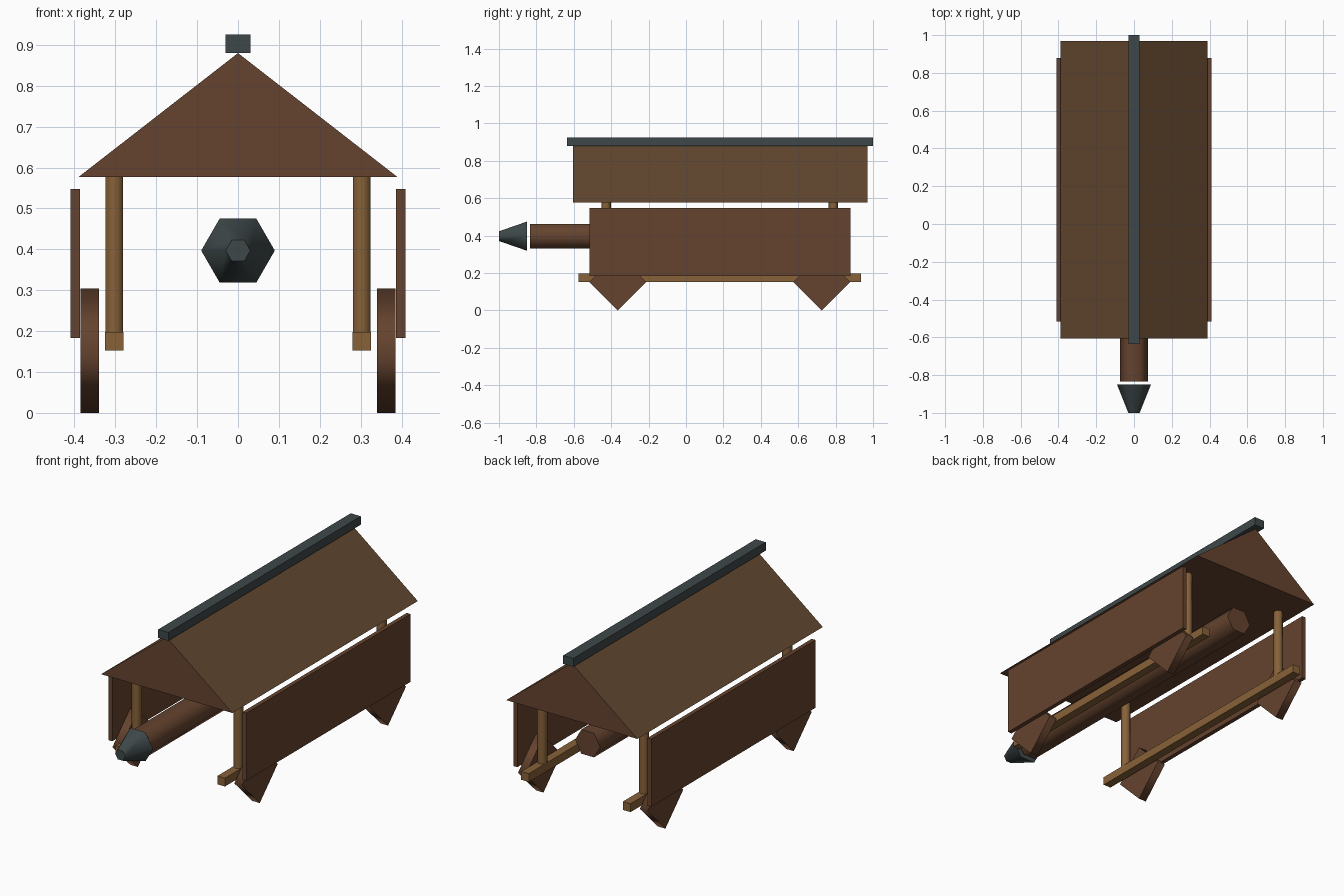
import bpy, bmesh
from math import cos, sin, pi
from mathutils import Vector

if "Cube" in bpy.data.objects:
    bpy.data.objects.remove(bpy.data.objects["Cube"])


def material(name, r, g, b):
    colour = [(c / 255) ** 2.2 for c in (r, g, b)] + [1.0]
    mat = bpy.data.materials.new(name)
    mat.use_nodes = True
    mat.diffuse_color = colour
    mat.node_tree.nodes["Principled BSDF"].inputs["Base Color"].default_value = colour
    return mat


dark_wood = material("dark wood", 101, 69, 50)
roof_wood = material("roof hide", 98, 73, 50)
light_wood = material("light wood", 134, 98, 60)
iron = material("iron", 64, 73, 74)


def loft(name, rings, mats, smooth=False):
    """Solid between two matching rings of points, with flat end caps."""
    bm = bmesh.new()
    a, b = [[bm.verts.new(p) for p in ring] for ring in rings]
    n = len(a)
    for i in range(n):
        j = (i + 1) % n
        bm.faces.new((a[i], a[j], b[j], b[i])).smooth = smooth
    bm.faces.new(a)
    bm.faces.new(b)
    bmesh.ops.recalc_face_normals(bm, faces=bm.faces[:])
    mesh = bpy.data.meshes.new(name)
    bm.to_mesh(mesh)
    bm.free()
    for mat in mats:
        mesh.materials.append(mat)
    obj = bpy.data.objects.new(name, mesh)
    bpy.context.collection.objects.link(obj)
    return obj


def box(name, x, y, z, mat):
    rings = [[(u, v, w) for u, w in ((x[0], z[0]), (x[1], z[0]), (x[1], z[1]), (x[0], z[1]))]
             for v in y]
    return loft(name, rings, [mat])


def rod(name, axis, centre, span, radii, sides, mat, phase=0.0):
    """Many-sided rod or cone along an axis; centre gives the other two coordinates."""
    rings = []
    for along, radius in zip(span, radii):
        ring = []
        for i in range(sides):
            t = 2 * pi * i / sides + phase
            p = [centre[0] + radius * cos(t), centre[1] + radius * sin(t)]
            p.insert(axis, along)
            ring.append(Vector(p))
        rings.append(ring)
    return loft(name, rings, [mat], smooth=True)


# Gabled roof with differently coloured slopes, and its ridge beam
gable = [(-0.39, 0.577), (0.39, 0.577), (0, 0.88)]
roof = loft("roof", [[(x, y, z) for x, z in gable] for y in (-0.605, 0.97)],
            [dark_wood, roof_wood])
for face in roof.data.polygons:
    face.material_index = int(abs(face.normal.x) > 0.1)
box("ridge_beam", (-0.03, 0.03), (-0.635, 1.0), (0.88, 0.925), iron)

# Swinging log with its iron head
rod("ram_log", 1, (0, 0.397), (-0.835, 0.835), (0.075, 0.075), 6, dark_wood)
rod("ram_head", 1, (0, 0.397), (-1.0, -0.85), (0.03, 0.09), 6, iron)

# Frame, posts, side walls and wheels on both sides
for side, s in (("left", 1), ("right", -1)):
    box(side + "_floor_beam", (s * 0.28, s * 0.325), (-0.575, 0.935), (0.153, 0.198), light_wood)
    box(side + "_wall", (s * 0.387, s * 0.41), (-0.515, 0.88), (0.183, 0.547), dark_wood)
    for end, post_y, wheel_y in (("front", -0.427, -0.365), ("back", 0.788, 0.725)):
        rod(f"{end}_{side}_post", 2, (s * 0.3025, post_y), (0.18, 0.578),
            (0.025, 0.025), 6, light_wood, pi / 2)
        rod(f"{end}_{side}_wheel", 0, (wheel_y, 0.152), (s * 0.34, s * 0.385),
            (0.152, 0.152), 4, dark_wood)
